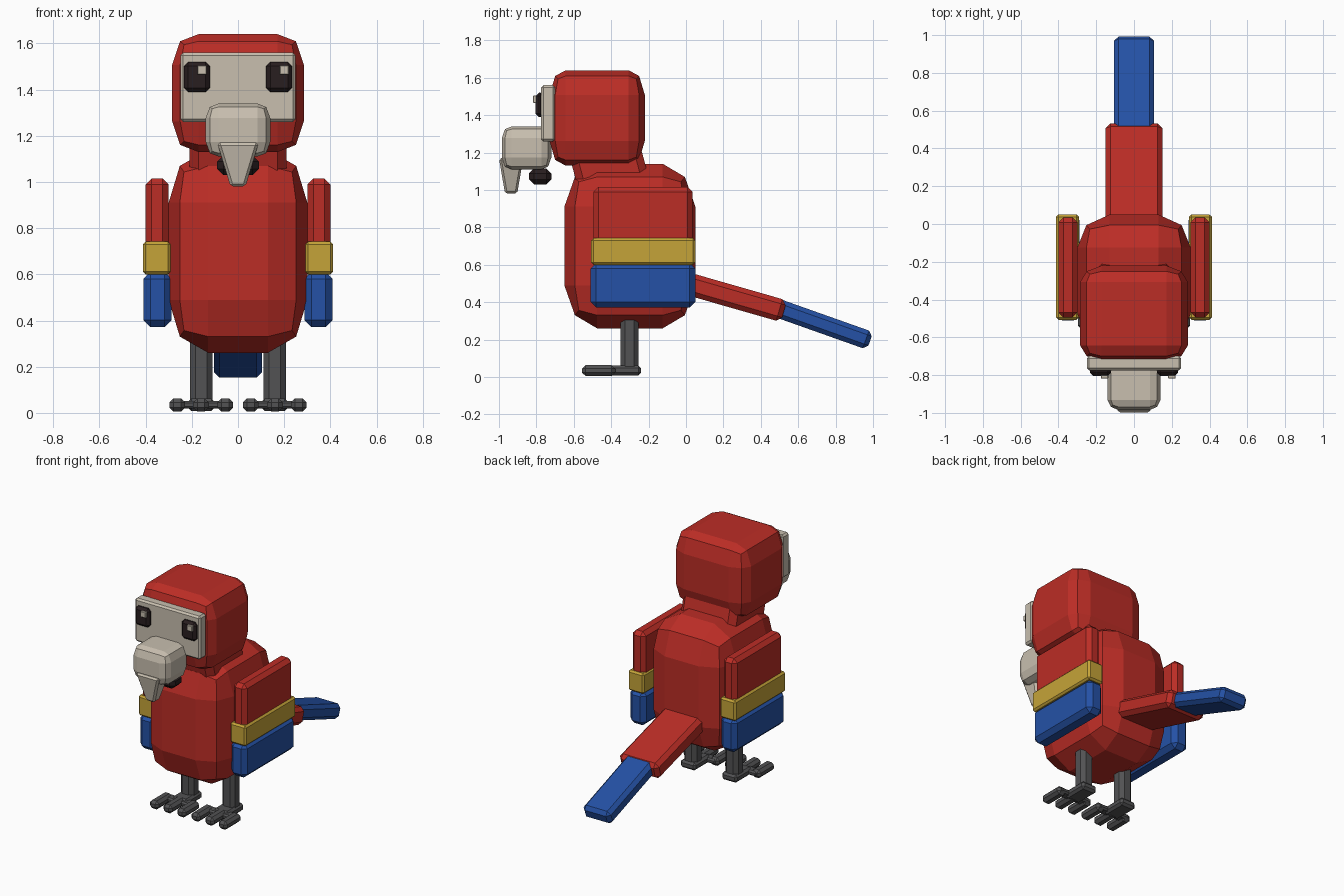
import bpy, bmesh
from math import radians
from mathutils import Matrix, Vector

old = bpy.data.objects.get("Cube")
if old:
    bpy.data.objects.remove(old)


def colour(name, rgb):
    m = bpy.data.materials.new(name)
    m.use_nodes = True
    m.diffuse_color = (*rgb, 1)
    m.node_tree.nodes["Principled BSDF"].inputs["Base Color"].default_value = (*rgb, 1)
    return m


red = colour("feather red", (0.50, 0.026, 0.019))
blue = colour("feather blue", (0.018, 0.083, 0.38))
yellow = colour("feather yellow", (0.56, 0.37, 0.04))
bone = colour("bone beige", (0.58, 0.52, 0.43))
grey = colour("leg grey", (0.085, 0.085, 0.088))
dark = colour("dark brown", (0.022, 0.013, 0.014))


def finish(name, bm, mat, tilt, centre):
    bmesh.ops.recalc_face_normals(bm, faces=bm.faces)
    bm.transform(Matrix.Translation(centre) @ Matrix.Rotation(radians(tilt), 4, 'X'))
    mesh = bpy.data.meshes.new(name)
    bm.to_mesh(mesh)
    bm.free()
    mesh.materials.append(mat)
    ob = bpy.data.objects.new(name, mesh)
    bpy.context.collection.objects.link(ob)
    return ob


def box(name, lo, hi, bevel, mat, tilt=0, taper=None):
    """Chamfered box between two corners; taper = (x, y scale, y shift) of the bottom."""
    lo, hi = Vector(lo), Vector(hi)
    size = hi - lo
    bm = bmesh.new()
    bmesh.ops.create_cube(bm, size=1)
    for v in bm.verts:
        low = v.co.z < 0
        v.co = v.co * size
        if taper and low:
            v.co.x *= taper[0]
            v.co.y = v.co.y * taper[1] + taper[2]
    bmesh.ops.bevel(bm, geom=bm.edges[:], offset=bevel, segments=1, affect='EDGES')
    return finish(name, bm, mat, tilt, (lo + hi) / 2)


def rounded(name, lo, hi, inner, edge, corner, mat):
    """Three-by-three faceted block with pulled-in edges and corners."""
    lo, hi = Vector(lo), Vector(hi)
    half = (hi - lo) / 2
    bm = bmesh.new()
    bmesh.ops.create_cube(bm, size=2)
    bmesh.ops.subdivide_edges(bm, edges=bm.edges[:], cuts=2, use_grid_fill=True)
    for v in bm.verts:
        ends = [abs(c) > 0.9 for c in v.co]
        pull = (1, 1, edge, corner)[sum(ends)]
        for i in range(3):
            sign = 1 if v.co[i] > 0 else -1
            v.co[i] = sign * half[i] * (pull if ends[i] else inner[i])
    return finish(name, bm, mat, 0, (lo + hi) / 2)


# Body, neck and head
rounded("body", (-.30, -.65, .26), (.30, .05, 1.14), (.43, .5, .48), .84, .78, red)
box("neck", (-.21, -.60, 1.00), (.21, -.22, 1.24), .04, red, tilt=15)
rounded("head", (-.285, -.73, 1.13), (.285, -.22, 1.64), (.6, .66, .48), .88, .82, red)

# Face plate and beak
box("face_plate", (-.25, -.775, 1.26), (.25, -.70, 1.56), .012, bone)
rounded("upper_beak", (-.14, -.985, 1.11), (.14, -.72, 1.34), (.6, .6, .45), .87, .8, bone)
box("beak_tip", (-.09, -1.0, .98), (.09, -.87, 1.17), .012, bone, taper=(.36, .5, 0))
box("lower_beak", (-.09, -.84, 1.03), (.09, -.72, 1.115), .027, dark)

# Eyes, with both glints on the same side
for side, sx in (("left", 1), ("right", -1)):
    x = sx * .178
    box(side + "_eye", (x - .056, -.805, 1.39), (x + .056, -.76, 1.52), .018, dark)
    g = x + .022
    box(side + "_eye_glint", (g - .02, -.818, 1.465), (g + .02, -.79, 1.505), .003, bone)

# Wings, legs and feet
for side, sx in (("left", 1), ("right", -1)):
    def part(name, x0, x1, y0, y1, z0, z1, bevel, mat):
        a, b = sorted((sx * x0, sx * x1))
        box(side + "_" + name, (a, y0, z0), (b, y1, z1), bevel, mat)

    part("wing_shoulder", .30, .40, -.495, .035, .68, 1.015, .026, red)
    part("wing_band", .292, .412, -.507, .05, .60, .742, .012, yellow)
    part("wing_tip", .288, .41, -.51, .05, .372, .61, .03, blue)
    part("leg", .11, .207, -.35, -.253, .03, .34, .024, grey)
    part("heel", .10, .217, -.42, -.24, .008, .062, .015, grey)
    part("toe_bar", .04, .277, -.44, -.375, .018, .052, .01, grey)
    for name, x in (("inner_toe", .055), ("middle_toe", .16), ("outer_toe", .263)):
        part(name, x - .034, x + .034, -.555, -.38, .005, .063, .018, grey)

# Tail in two tilted lengths
box("tail_base", (-.15, -.05, .372), (.15, .535, .492), .026, red, tilt=-16)
box("tail_tip", (-.105, .455, .234), (.105, 1.0, .334), .024, blue, tilt=-19.5)
